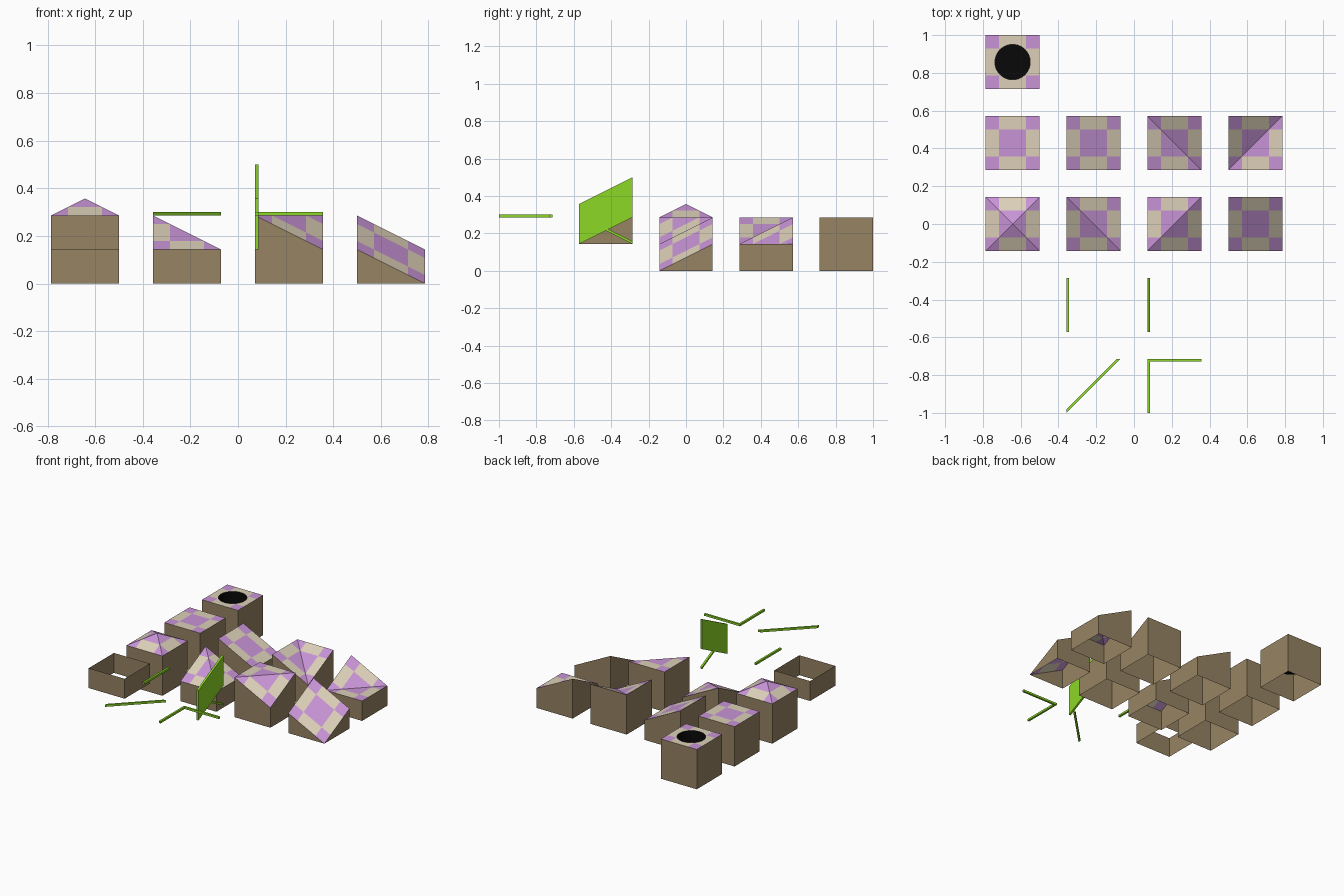
import bpy, bmesh, math
from mathutils import Vector

if "Cube" in bpy.data.objects:
    bpy.data.objects.remove(bpy.data.objects["Cube"])

U = 1 / 7            # one height step, also half a tile
PITCH = 3 * U        # spacing between tile centres
W = 0.0143           # rail thickness


def material(name, rgb):
    lin = [((c / 255 + 0.055) / 1.055) ** 2.4 if c > 10 else c / 255 / 12.92 for c in rgb]
    m = bpy.data.materials.new(name)
    m.diffuse_color = (*lin, 1)
    m.use_nodes = True
    m.node_tree.nodes["Principled BSDF"].inputs["Base Color"].default_value = m.diffuse_color
    return m


BROWN = material("brown_wall", (150, 131, 99))
BEIGE = material("beige_checker", (220, 208, 184))
PURPLE = material("purple_checker", (200, 148, 215))
GREEN = material("green_rail", (140, 216, 38))
BLACK = material("black_hole", (8, 8, 8))


def centre(col, row):
    return ((col - 1.5) * PITCH, (2 - row) * PITCH, 0)


def finish(bm, name, loc, mats):
    me = bpy.data.meshes.new(name)
    bm.to_mesh(me)
    bm.free()
    for m in mats:
        me.materials.append(m)
    ob = bpy.data.objects.new(name, me)
    ob.location = loc
    bpy.context.collection.objects.link(ob)


def face(bm, verts, mat=0):
    uniq = list(dict.fromkeys(verts))
    if len(uniq) > 2:
        f = bm.faces.new(uniq)
        f.material_index = mat
        return f


def paint_checker(bm, tops):
    """Cut the top along the quarter lines and colour the cells alternately."""
    q = U / 2
    for axis in (Vector((1, 0, 0)), Vector((0, 1, 0))):
        for d in (-q, q):
            tops = [f for f in bm.faces if f.material_index == 1]
            geom = tops + list({e for f in tops for e in f.edges}) + list({v for f in tops for v in f.verts})
            bmesh.ops.bisect_plane(bm, geom=geom, dist=1e-6, plane_co=axis * d, plane_no=axis)
    for f in bm.faces:
        if f.material_index == 1:
            c = f.calc_center_median()
            if (abs(c.x) < q) == (abs(c.y) < q):
                f.material_index = 2


def tile(name, col, row, heights, crease=None, peak=None):
    """Open-bottomed block; heights in steps for front-left, front-right, back-right, back-left."""
    bm = bmesh.new()
    xy = [(-U, -U), (U, -U), (U, U), (-U, U)]
    low = [bm.verts.new((x, y, 0)) for x, y in xy]
    top = [bm.verts.new((x, y, h * U)) if h else low[i] for i, ((x, y), h) in enumerate(zip(xy, heights))]
    for i in range(4):
        j = (i + 1) % 4
        face(bm, [low[i], low[j], top[j], top[i]])
    if peak:
        p = bm.verts.new((0, 0, peak * U))
        tops = [face(bm, [top[i], top[(i + 1) % 4], p], 1) for i in range(4)]
    elif crease == "fl_br":
        tops = [face(bm, [top[0], top[1], top[2]], 1), face(bm, [top[0], top[2], top[3]], 1)]
    elif crease == "bl_fr":
        tops = [face(bm, [top[0], top[1], top[3]], 1), face(bm, [top[1], top[2], top[3]], 1)]
    else:
        tops = [face(bm, top, 1)]
    paint_checker(bm, tops)
    finish(bm, name, centre(col, row), [BROWN, BEIGE, PURPLE])


def hole_tile(name, col, row, radius=0.0935, n=48):
    bm = bmesh.new()
    dirs = [(math.cos(2 * math.pi * k / n), math.sin(2 * math.pi * k / n)) for k in range(n)]

    def ring(z, r=None):
        out = []
        for c, s in dirs:
            k = r if r else U / max(abs(c), abs(s))
            out.append(bm.verts.new((c * k, s * k, z)))
        return out

    rings = [ring(0), ring(2 * U), ring(2 * U, radius), ring(U, radius)]
    for a, b, mat in zip(rings, rings[1:], (0, 1, 3)):   # walls, top, cup side
        for i in range(n):
            j = (i + 1) % n
            face(bm, [a[i], a[j], b[j], b[i]], mat)
    face(bm, rings[3], 3)                                # cup floor
    paint_checker(bm, None)
    finish(bm, name, centre(col, row), [BROWN, BEIGE, PURPLE, BLACK])


def rail(name, col, row, outline, height=W, base=lambda x, y: 2 * U):
    """Upright prism over a plan outline, its foot following the base height."""
    bm = bmesh.new()
    low = [bm.verts.new((x, y, base(x, y))) for x, y in outline]
    top = [bm.verts.new((x, y, base(x, y) + height)) for x, y in outline]
    n = len(outline)
    face(bm, low[::-1])
    face(bm, top)
    for i in range(n):
        j = (i + 1) % n
        face(bm, [low[i], low[j], top[j], top[i]])
    finish(bm, name, centre(col, row), [GREEN])


# Back row: hole
hole_tile("hole_tile", 0, 0)

# Second row
tile("flat_tile", 0, 1, (2, 2, 2, 2))
tile("ramp_tile", 1, 1, (2, 1, 1, 2))
tile("inner_corner_ramp_tile", 2, 1, (2, 1, 2, 2), "bl_fr")
tile("raised_corner_tile", 3, 1, (1, 1, 1, 2), "fl_br")

# Middle row
tile("pyramid_tile", 0, 2, (2, 2, 2, 2), peak=2.5)
tile("outer_corner_ramp_tile", 1, 2, (1, 1, 1, 2), "bl_fr")
tile("dropped_corner_tile", 2, 2, (2, 1, 2, 2), "fl_br")
tile("double_slope_tile", 3, 2, (1, 0, 1, 2))

# Open skirt: four walls without top or bottom
bm = bmesh.new()
xy = [(-U, -U), (U, -U), (U, U), (-U, U)]
lo = [bm.verts.new((x, y, U)) for x, y in xy]
hi = [bm.verts.new((x, y, 2 * U)) for x, y in xy]
for i in range(4):
    face(bm, [lo[i], lo[(i + 1) % 4], hi[(i + 1) % 4], hi[i]])
finish(bm, "open_skirt", centre(0, 3), [BROWN])

# Rails
side = [(-U, -U), (-U + W, -U), (-U + W, U), (-U, U)]
rail("straight_rail", 1, 3, side)
rail("tall_rising_rail", 2, 3, side, 1.5 * U, lambda x, y: 1.5 * U + y / 2)
rail("falling_rail", 2, 3, side, W, lambda x, y: 1.5 * U - y / 2)
K = W * math.sqrt(2)
rail("diagonal_rail", 1, 4, [(-U, -U), (U, U), (U - K, U), (-U, -U + K)])
rail("corner_rail", 2, 4, [(-U, -U), (-U + W, -U), (-U + W, U - W), (U, U - W), (U, U), (-U, U)])
